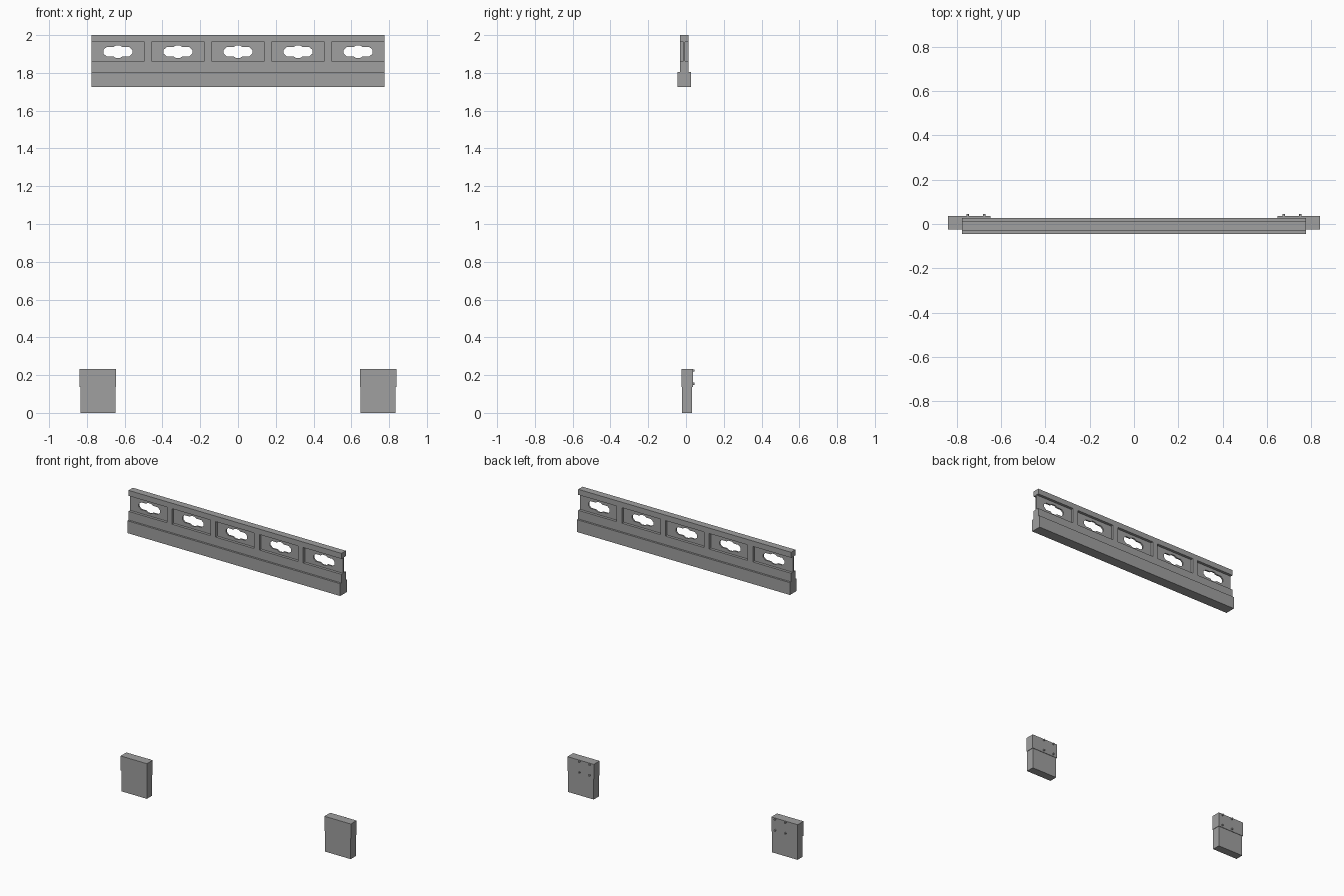
import bpy
import bmesh
import math
from mathutils import Matrix

default = bpy.data.objects.get("Cube")
if default:
    bpy.data.objects.remove(default, do_unlink=True)

grey = bpy.data.materials.new("plain grey")
grey.use_nodes = True
grey.diffuse_color = (0.35, 0.35, 0.35, 1)
grey.node_tree.nodes["Principled BSDF"].inputs["Base Color"].default_value = grey.diffuse_color


def add_box(bm, x, y, z):
    """Box from three (low, high) ranges."""
    spans = (x, y, z)
    size = [hi - lo for lo, hi in spans]
    mid = [(hi + lo) / 2 for lo, hi in spans]
    bmesh.ops.create_cube(bm, size=1, matrix=Matrix.Translation(mid) @ Matrix.Diagonal((*size, 1)))


def add_prism(bm, points, move):
    """Closed outline of points, extruded by the vector move."""
    face = bm.faces.new([bm.verts.new(p) for p in points])
    made = bmesh.ops.extrude_face_region(bm, geom=[face], use_keep_orig=True)
    verts = [g for g in made["geom"] if isinstance(g, bmesh.types.BMVert)]
    bmesh.ops.translate(bm, verts=verts, vec=move)


def finish(bm, name):
    bmesh.ops.recalc_face_normals(bm, faces=bm.faces)
    mesh = bpy.data.meshes.new(name)
    bm.to_mesh(mesh)
    bm.free()
    mesh.materials.append(grey)
    obj = bpy.data.objects.new(name, mesh)
    bpy.context.collection.objects.link(obj)
    return obj


def cut(target, cutter):
    mod = target.modifiers.new("cut", "BOOLEAN")
    mod.operation = "DIFFERENCE"
    mod.solver = "EXACT"
    mod.object = cutter
    bpy.context.view_layer.objects.active = target
    bpy.ops.object.modifier_apply(modifier=mod.name)
    bpy.data.objects.remove(cutter, do_unlink=True)


# Top rail: stepped section run along x
half_length = 0.775
mid_y = -0.009
foot, wall, web = 0.035, 0.0225, 0.005
bottom, step, top = 1.724, 1.805, 2.0
half_section = [(foot, bottom), (foot, step), (wall, step), (wall, top)]
section = half_section + [(-y, z) for y, z in reversed(half_section)]
bm = bmesh.new()
add_prism(bm, [(-half_length, mid_y + y, z) for y, z in section], (2 * half_length, 0, 0))
rail = finish(bm, "top_rail")

# Recessed panels on both faces, open at the rail ends
pitch, panel_half = 0.318, 0.14
panel_centres = [i * pitch for i in range(-2, 3)]
bm = bmesh.new()
for cx in panel_centres:
    lo, hi = cx - panel_half, cx + panel_half
    if cx == panel_centres[0]:
        lo -= 0.1
    if cx == panel_centres[-1]:
        hi += 0.1
    for side in (-1, 1):
        y = sorted((mid_y + side * web, mid_y + side * 0.1))
        add_box(bm, (lo, hi), y, (1.862, 1.964))
cut(rail, finish(bm, "panel_cutter"))

# Slots through the panels, each with a bulge in the middle
quarter = [(0.077, 0.009), (0.061, 0.024), (0.025, 0.024), (0.011, 0.033)]
upper = quarter + [(-x, z) for x, z in reversed(quarter)]
slot = upper + [(-x, -z) for x, z in upper]
bm = bmesh.new()
for cx in panel_centres:
    add_prism(bm, [(cx + x, -0.1, 1.912 + z) for x, z in slot], (0, 0.2, 0))
cut(rail, finish(bm, "slot_cutter"))

# Foot blocks: slightly wider upper half, four pegs on the back
front, back = -0.024, 0.036
inner, outer, ledge_z, height, lip = 0.646, 0.838, 0.138, 0.233, 0.003
for name, side in (("left", 1), ("right", -1)):
    x_span = sorted((side * inner, side * outer))
    stepped = [(lip, 0), (lip, ledge_z), (0, ledge_z), (0, height)]
    bm = bmesh.new()
    bmesh.ops.create_grid(bm, x_segments=1, y_segments=1, size=0.5)
    rings = []
    bm.clear()
    for inset, z in stepped:
        x0, x1 = x_span[0] + inset, x_span[1] - inset
        y0, y1 = front + inset, back - inset
        rings.append([bm.verts.new((x, y, z)) for x, y in ((x0, y0), (x1, y0), (x1, y1), (x0, y1))])
    for low, high in zip(rings, rings[1:]):
        for i in range(4):
            j = (i + 1) % 4
            bm.faces.new((low[i], low[j], high[j], high[i]))
    bm.faces.new(rings[0])
    bm.faces.new(rings[-1])
    finish(bm, name + "_foot_block")

    bm = bmesh.new()
    for x in (0.675, 0.75):
        for z in (0.154, 0.225):
            place = Matrix.Translation((side * x, back + 0.003, z)) @ Matrix.Rotation(math.pi / 2, 4, "X")
            bmesh.ops.create_cone(bm, cap_ends=True, segments=12, radius1=0.006, radius2=0.006,
                                  depth=0.01, matrix=place)
    finish(bm, name + "_back_pegs")
